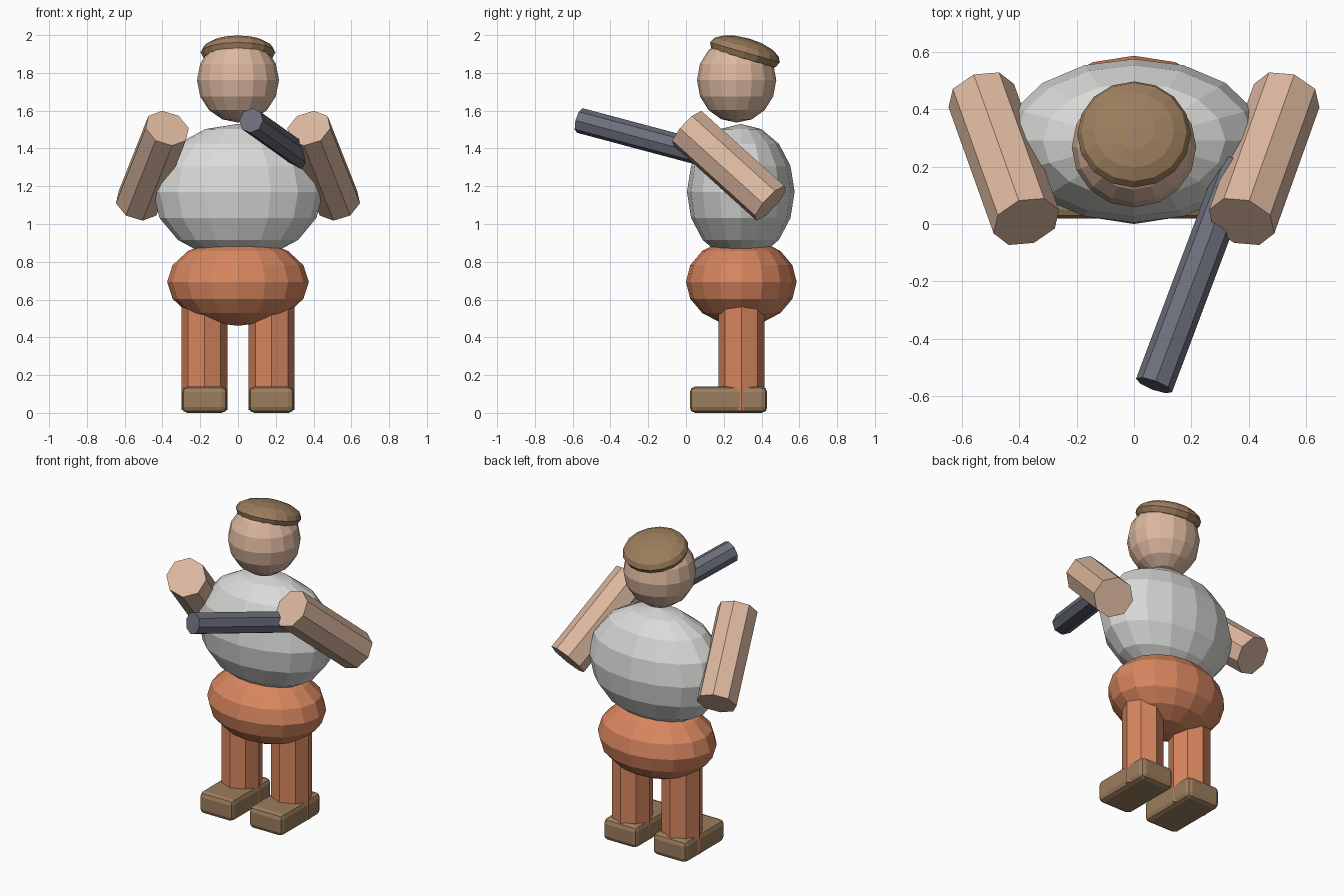
import bpy
from math import radians
from mathutils import Vector

cube = bpy.data.objects.get("Cube")
if cube:
    bpy.data.objects.remove(cube, do_unlink=True)


def material(name, rgb):
    mat = bpy.data.materials.new(name)
    mat.use_nodes = True
    colour = (*rgb, 1)
    mat.diffuse_color = colour
    mat.node_tree.nodes["Principled BSDF"].inputs["Base Color"].default_value = colour
    return mat


skin = material("skin", (0.72, 0.48, 0.35))
orange = material("orange_cloth", (0.69, 0.24, 0.115))
grey = material("light_grey_cloth", (0.70, 0.70, 0.69))
brown = material("brown", (0.33, 0.205, 0.11))
metal = material("dark_metal", (0.15, 0.16, 0.20))


def finish(name, mat):
    obj = bpy.context.object
    obj.name = name
    obj.data.materials.append(mat)
    return obj


def ellipsoid(name, mat, centre, radii, tilt=0):
    bpy.ops.mesh.primitive_uv_sphere_add(segments=16, ring_count=8, radius=1,
                                         location=centre, rotation=(radians(tilt), 0, 0))
    obj = finish(name, mat)
    obj.scale = radii
    return obj


def rod(name, mat, start, end, radius):
    start, end = Vector(start), Vector(end)
    axis = end - start
    bpy.ops.mesh.primitive_cylinder_add(vertices=8, radius=radius, depth=axis.length,
                                        location=(start + end) / 2)
    obj = finish(name, mat)
    obj.rotation_euler = axis.to_track_quat("Z", "Y").to_euler()
    return obj


def shoe(name, x):
    bpy.ops.mesh.primitive_cube_add(size=1, location=(x, 0.225, 0.07))
    obj = finish(name, brown)
    obj.dimensions = (0.24, 0.41, 0.14)
    bpy.ops.object.transform_apply(location=False, rotation=False, scale=True)
    bevel = obj.modifiers.new("rounded_edges", "BEVEL")
    bevel.width = 0.03
    bevel.segments = 2


# Body and head
ellipsoid("torso", grey, (0, 0.29, 1.17), (0.45, 0.285, 0.36))
ellipsoid("hips", orange, (0, 0.293, 0.693), (0.375, 0.293, 0.232))
ellipsoid("head", skin, (0, 0.268, 1.762), (0.217, 0.21, 0.225))
ellipsoid("hair", brown, (0, 0.312, 1.908), (0.198, 0.192, 0.077), tilt=-16)

# Limbs, mirrored left and right
for side, s in (("left", 1), ("right", -1)):
    rod(side + "_arm", skin, (s * 0.375, 0.008, 1.507), (s * 0.532, 0.447, 1.11), 0.121)
    rod(side + "_leg", orange, (s * 0.178, 0.293, 0.015), (s * 0.178, 0.293, 0.62), 0.122)
    shoe(side + "_shoe", s * 0.177)

# Tube held in the left hand
rod("barrel", metal, (0.07, -0.562, 1.548), (0.36, 0.21, 1.342), 0.067)
